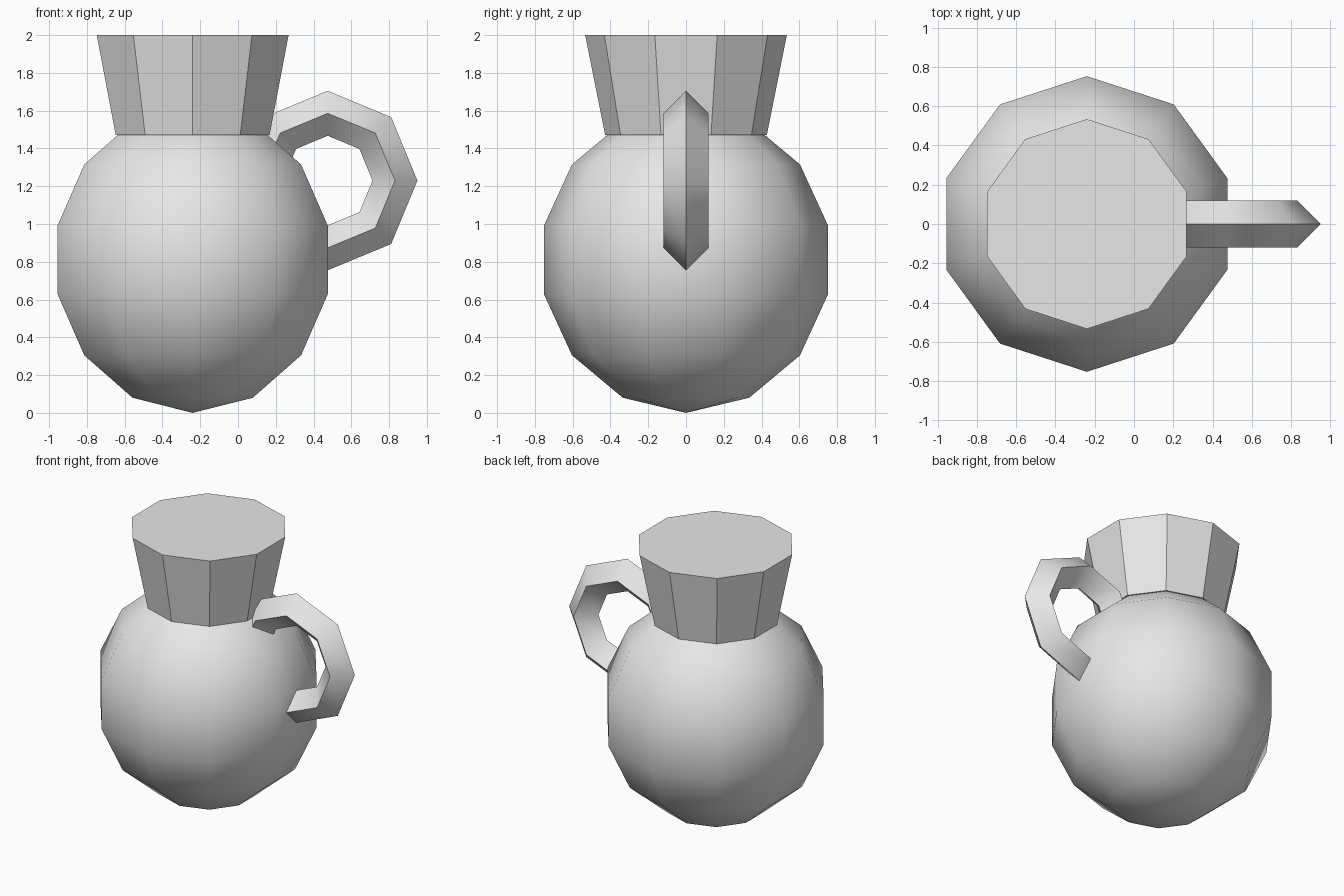
import bpy
import math

AXIS_X = -0.24  # the vessel sits left of centre, the handle reaches right

cube = bpy.data.objects.get("Cube")
if cube:
    bpy.data.objects.remove(cube, do_unlink=True)

grey = bpy.data.materials.new("plain_grey")
grey.use_nodes = True
grey.diffuse_color = (0.8, 0.8, 0.8, 1)
grey.node_tree.nodes["Principled BSDF"].inputs["Base Color"].default_value = (0.8, 0.8, 0.8, 1)


def finish(name):
    """Name the newly added object and give it the material."""
    obj = bpy.context.object
    obj.name = obj.data.name = name
    obj.data.materials.append(grey)
    return obj


# Round body, slightly taller than wide
bpy.ops.mesh.primitive_uv_sphere_add(segments=10, ring_count=7, radius=1,
                                     location=(AXIS_X, 0, 0.81))
body = finish("body")
body.scale = (0.772, 0.772, 0.81)
bpy.ops.object.transform_apply(location=False, rotation=False, scale=True)
bpy.ops.object.shade_smooth()

# Flared neck with a closed flat top
bpy.ops.mesh.primitive_cone_add(vertices=10, radius1=0.428, radius2=0.534,
                                depth=0.53, location=(AXIS_X, 0, 1.735))
finish("neck")
bpy.ops.object.shade_flat()

# Ring handle with a diamond section, partly sunk into the body
bpy.ops.mesh.primitive_torus_add(major_segments=8, minor_segments=4,
                                 major_radius=0.356, minor_radius=0.119,
                                 location=(0.475, 0, 1.23),
                                 rotation=(math.pi / 2, 0, 0))
finish("handle")
bpy.ops.object.shade_smooth_by_angle(angle=math.radians(35))
